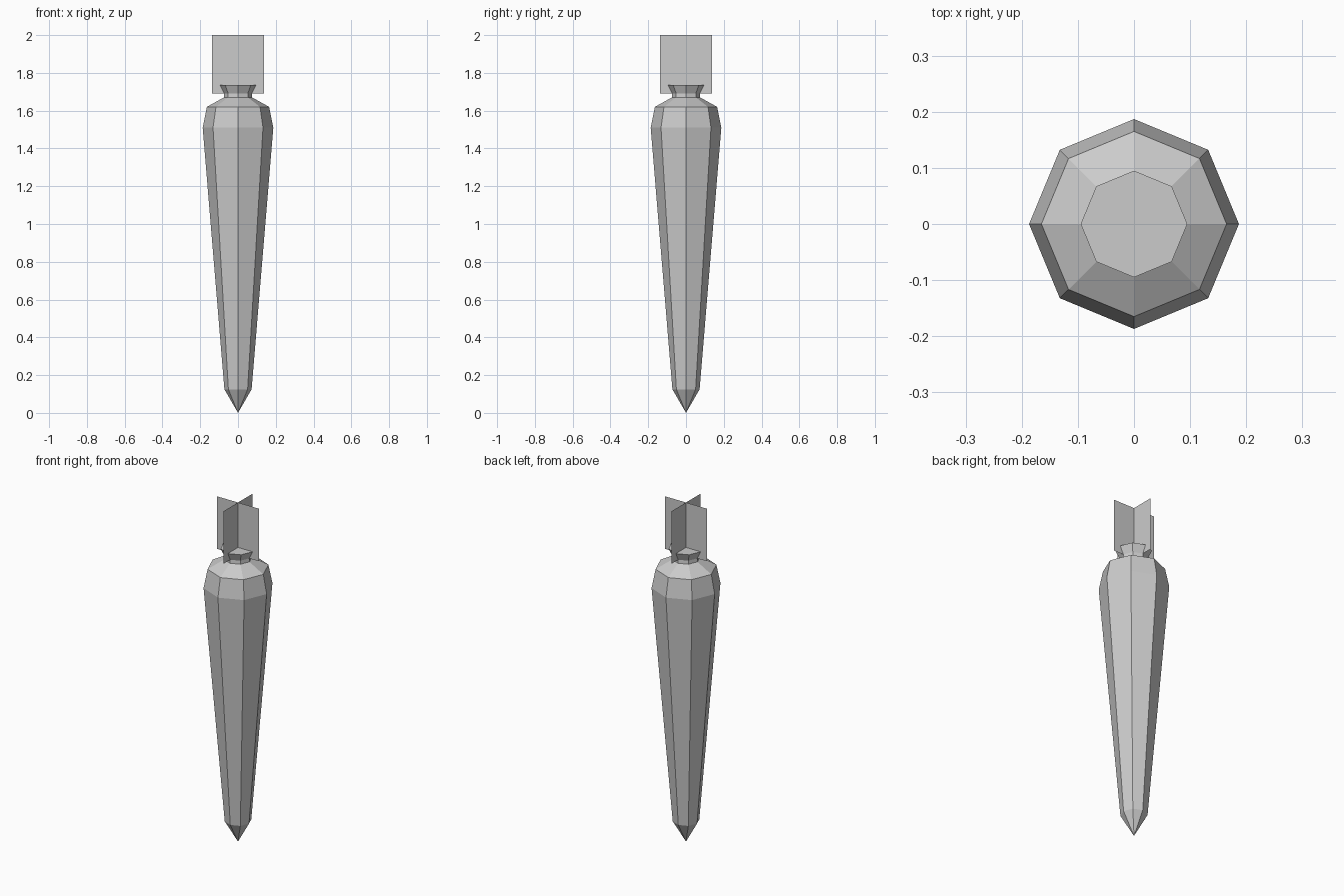
import bpy, bmesh
from math import cos, sin, pi

if "Cube" in bpy.data.objects:
    bpy.data.objects.remove(bpy.data.objects["Cube"])

SIDES = 8


def new_object(name, bm):
    mesh = bpy.data.meshes.new(name)
    bm.to_mesh(mesh)
    bm.free()
    obj = bpy.data.objects.new(name, mesh)
    bpy.context.collection.objects.link(obj)
    return obj


# Octagonal casing: (radius, height) rings from nose to tail collar
profile = [(0.072, 0.125), (0.187, 1.51), (0.165, 1.62),
           (0.075, 1.67), (0.073, 1.69), (0.095, 1.735)]
bm = bmesh.new()
tip = bm.verts.new((0, 0, 0))
rings = [[bm.verts.new((r * cos(2 * pi * i / SIDES), r * sin(2 * pi * i / SIDES), z))
          for i in range(SIDES)] for r, z in profile]
for i in range(SIDES):
    j = (i + 1) % SIDES
    bm.faces.new((tip, rings[0][j], rings[0][i]))
    for low, high in zip(rings, rings[1:]):
        bm.faces.new((low[i], low[j], high[j], high[i]))
bm.faces.new(rings[-1])
new_object("casing", bm)

# Four thin tail fins radiating from the axis
FIN_R, FIN_LOW, FIN_TOP = 0.137, 1.69, 2.0
for k, name in enumerate(("right", "back", "left", "front")):
    c, s = cos(k * pi / 2), sin(k * pi / 2)
    bm = bmesh.new()
    bm.faces.new([bm.verts.new((r * c, r * s, z)) for r, z in
                  ((0, FIN_LOW), (FIN_R, FIN_LOW), (FIN_R, FIN_TOP), (0, FIN_TOP))])
    new_object("tail_fin_" + name, bm)
